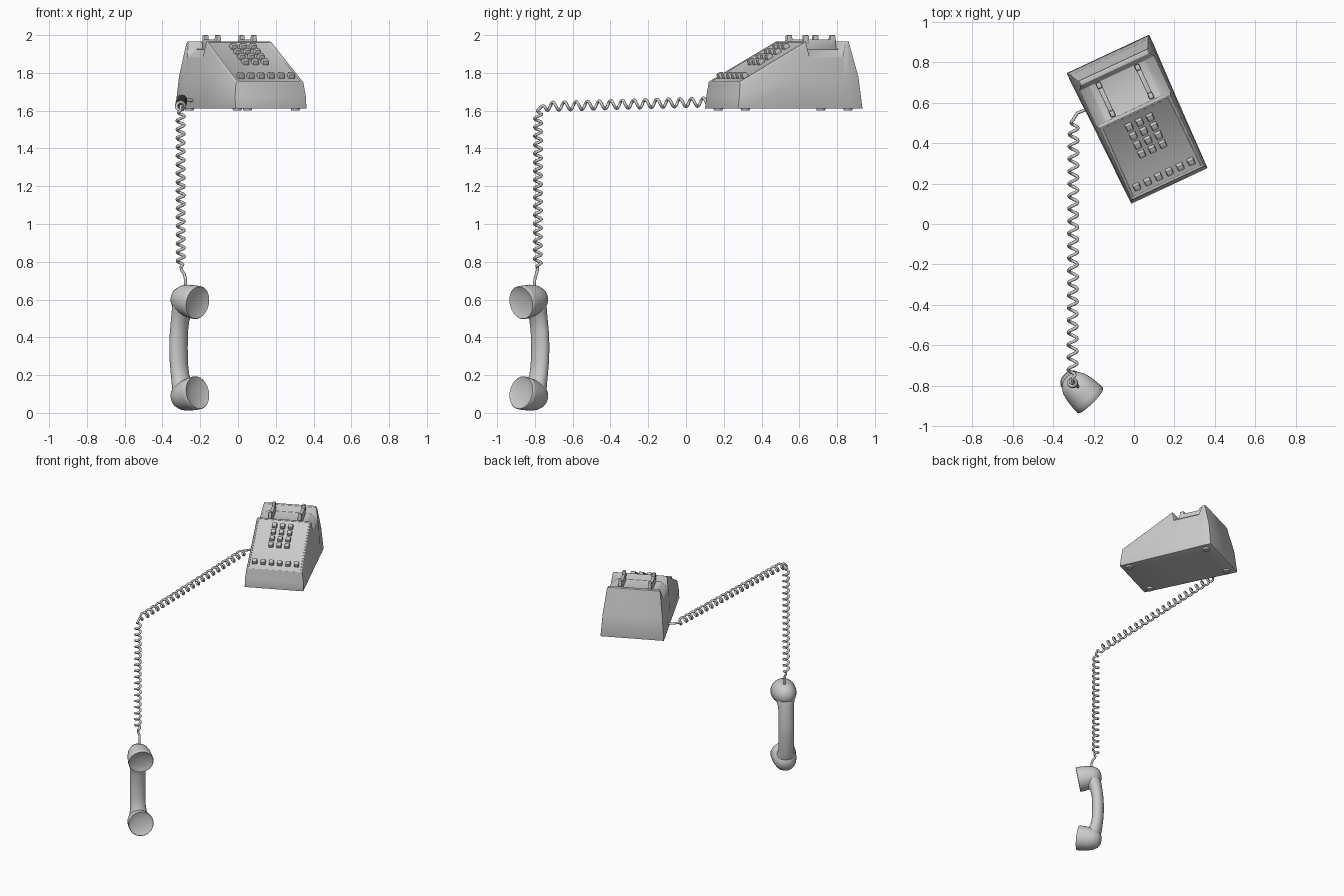
import bpy, bmesh, math
from mathutils import Matrix, Vector

cube = bpy.data.objects.get("Cube")
if cube:
    bpy.data.objects.remove(cube, do_unlink=True)

grey = bpy.data.materials.new("plain grey")
grey.use_nodes = True
grey.diffuse_color = (0.6, 0.6, 0.6, 1)
grey.node_tree.nodes["Principled BSDF"].inputs["Base Color"].default_value = (0.6, 0.6, 0.6, 1)

PHONE = Matrix.Translation((0.023, 0.514, 0)) @ Matrix.Rotation(math.radians(25), 4, 'Z')
HANDSET = Matrix.Translation((-0.315, -0.772, 0)) @ Matrix.Rotation(math.radians(-45), 4, 'Z')


def finish(ob, matrix=Matrix(), bevel=0, angle=35):
    """Place, bevel, colour and shade an object."""
    ob.matrix_world = matrix
    ob.data.materials.append(grey)
    if bevel:
        mod = ob.modifiers.new("Bevel", 'BEVEL')
        mod.width, mod.segments = bevel, 2
        mod.limit_method = 'ANGLE'
        mod.angle_limit = math.radians(25)
    bpy.ops.object.select_all(action='DESELECT')
    ob.select_set(True)
    bpy.context.view_layer.objects.active = ob
    bpy.ops.object.convert(target='MESH')
    bpy.ops.object.shade_smooth_by_angle(angle=math.radians(angle))
    return ob


def from_bmesh(name, bm, **kw):
    bmesh.ops.recalc_face_normals(bm, faces=bm.faces[:])
    mesh = bpy.data.meshes.new(name)
    bm.to_mesh(mesh)
    bm.free()
    ob = bpy.data.objects.new(name, mesh)
    bpy.context.collection.objects.link(ob)
    return finish(ob, **kw)


def loft(bm, rings):
    """Skin closed rings of points; returns vertex rings."""
    vs = [[bm.verts.new(p) for p in ring] for ring in rings]
    n = len(vs[0])
    for a, b in zip(vs, vs[1:]):
        for i in range(n):
            j = (i + 1) % n
            bm.faces.new((a[i], a[j], b[j], b[i]))
    return vs


def box(name, size, matrix, bevel=0.004, taper=1.0):
    bm = bmesh.new()
    bmesh.ops.create_cube(bm, size=1)
    for v in bm.verts:
        k = taper if v.co.z > 0 else 1
        v.co = Vector((v.co.x * size[0] * k, v.co.y * size[1] * k, v.co.z * size[2]))
    return from_bmesh(name, bm, matrix=matrix, bevel=bevel)


# Phone body: cross-sections from front to rear
BASE = 1.612
sections = [  # base y, top y, base half-width, shoulder half-width, z, top half-width, z
    (-0.36, -0.345, 0.208, 0.199, 1.738, 0.194, 1.753),
    (0.00, 0.045, 0.216, 0.194, 1.95, 0.188, 1.966),
    (0.06, 0.06, 0.217, 0.203, 1.885, 0.15, 1.925),
    (0.25, 0.255, 0.223, 0.203, 1.885, 0.15, 1.925),
    (0.29, 0.275, 0.225, 0.190, 1.95, 0.182, 1.966),
    (0.36, 0.300, 0.225, 0.190, 1.95, 0.182, 1.966)]
rings = []
for k, (yb, yt, wb, ws, zs, wt, zt) in enumerate(sections):
    bulge = 0.012 if k == len(sections) - 1 else 0
    half = [(wb, yb, BASE),
            ((wb + ws) / 2 + 0.004, (yb + yt) / 2 + bulge, (BASE + zs) / 2),
            (ws, yt, zs), (wt, yt, zt)]
    rings.append(half + [(-x, y, z) for x, y, z in reversed(half)])
bm = bmesh.new()
vs = loft(bm, rings)
for ring in (vs[0], vs[-1]):
    for i in range(3):
        bm.faces.new((ring[i], ring[i + 1], ring[6 - i], ring[7 - i]))
bmesh.ops.recalc_face_normals(bm, faces=bm.faces[:])
# Sunken key panel on the sloping face
panel = next(f for f in bm.faces if all(v in f.verts for v in (vs[0][3], vs[0][4], vs[1][3])))
bmesh.ops.inset_region(bm, faces=[panel], thickness=0.013, depth=0)
bmesh.ops.inset_region(bm, faces=[panel], thickness=0.002, depth=-0.005)
from_bmesh("phone_body", bm, matrix=PHONE, bevel=0.007)

# Keys on the slope
RISE = (1.966 - 1.753) / 0.39
TILT = Matrix.Rotation(math.atan(RISE), 4, 'X')


def key(name, x, y, size):
    z = 1.753 + (y + 0.345) * RISE + 0.004
    box(name, size, PHONE @ Matrix.Translation((x, y, z)) @ TILT, 0.003, 0.85)


for row in range(4):
    for col in range(3):
        key(f"dial_key_{row}_{col}", (col - 1) * 0.057, -0.012 - row * 0.049, (0.036, 0.036, 0.03))
for i in range(6):
    key(f"line_key_{i}", (i - 2.5) * 0.059, -0.295, (0.036, 0.034, 0.036))

# Cradle hooks: a bar with a prong at each end
for side, label in ((1, "left"), (-1, "right")):
    x = side * 0.105
    box(f"{label}_hook_bar", (0.024, 0.19, 0.06),
        PHONE @ Matrix.Translation((x, 0.16, 1.948)))
    for end in (-1, 1):
        box(f"{label}_hook_prong", (0.028, 0.036, 0.05),
            PHONE @ Matrix.Translation((x, 0.16 + end * 0.077, 1.975)), 0.006, 0.85)

# Feet
for x in (-0.17, 0.17):
    for y in (-0.3, 0.3):
        bm = bmesh.new()
        bmesh.ops.create_cone(bm, cap_ends=True, segments=20, radius1=0.022,
                              radius2=0.027, depth=0.02)
        from_bmesh("foot", bm, matrix=PHONE @ Matrix.Translation((x, y, 1.61)))

# Handset handle: elliptical sections along a bowed path
half = [(0.35, 0.0, 0.042, 0.055), (0.43, 0.003, 0.041, 0.054), (0.49, 0.012, 0.043, 0.054),
        (0.53, 0.026, 0.052, 0.058), (0.57, 0.043, 0.062, 0.066), (0.61, 0.055, 0.058, 0.064),
        (0.64, 0.06, 0.045, 0.05)]
MID = 0.345
path = [(2 * MID - z, w, a, b) for z, w, a, b in reversed(half)] + half
SEG = 28
angles = [2 * math.pi * i / SEG for i in range(SEG)]
bm = bmesh.new()
vs = loft(bm, [[(w + a * math.cos(t), b * math.sin(t), z) for t in angles] for z, w, a, b in path])
bm.faces.new(vs[0])
bm.faces.new(vs[-1])
from_bmesh("handset_handle", bm, matrix=HANDSET, angle=50)

# Ear and mouth cups: flared bells with a shallow dished face
bell = [(-0.168, 0.012), (-0.163, 0.034), (-0.148, 0.056), (-0.12, 0.073), (-0.08, 0.083),
        (-0.03, 0.088), (-0.003, 0.089), (0.0, 0.086), (-0.008, 0.065), (-0.013, 0.035), (-0.014, 0.008)]
for name, z, tilt in (("ear_cup", 0.583, 10), ("mouth_cup", 0.107, -10)):
    bm = bmesh.new()
    vs = loft(bm, [[(x, r * math.cos(t), r * math.sin(t)) for t in angles] for x, r in bell])
    bm.faces.new(vs[0])
    bm.faces.new(vs[-1])
    place = Matrix.Translation((0.143, 0, z)) @ Matrix.Rotation(math.radians(tilt), 4, 'Y')
    from_bmesh(name, bm, matrix=HANDSET @ place, angle=50)


# Coiled cord
def coil(start, end, turns, radius):
    start, end = Vector(start), Vector(end)
    axis = (end - start).normalized()
    side = axis.cross(Vector((1, 0, 0))).normalized()
    other = axis.cross(side)
    steps = turns * 12
    pts = []
    for i in range(steps + 1):
        t = 2 * math.pi * i / 12
        r = radius * min(1, i / 6, (steps - i) / 6)
        pts.append(start.lerp(end, i / steps) + r * (side * math.cos(t) + other * math.sin(t)))
    return pts


points = [Vector(p) for p in ((-0.19, 0.58, 1.655), (-0.25, 0.56, 1.655), (-0.28, 0.548, 1.657))]
points += coil((-0.298, 0.52, 1.657), (-0.304, -0.765, 1.622), 21, 0.022)
points += coil((-0.304, -0.783, 1.605), (-0.303, -0.785, 0.77), 18, 0.019)
points += [Vector(p) for p in ((-0.296, -0.787, 0.752), (-0.284, -0.792, 0.735),
                               (-0.279, -0.8, 0.71), (-0.277, -0.805, 0.65))]
curve = bpy.data.curves.new("coiled_cord", 'CURVE')
curve.dimensions = '3D'
curve.bevel_depth = 0.008
curve.bevel_resolution = 2
curve.use_fill_caps = True
spline = curve.splines.new('POLY')
spline.points.add(len(points) - 1)
for p, co in zip(spline.points, points):
    p.co = (*co, 1)
cord = bpy.data.objects.new("coiled_cord", curve)
bpy.context.collection.objects.link(cord)
finish(cord, angle=60)
